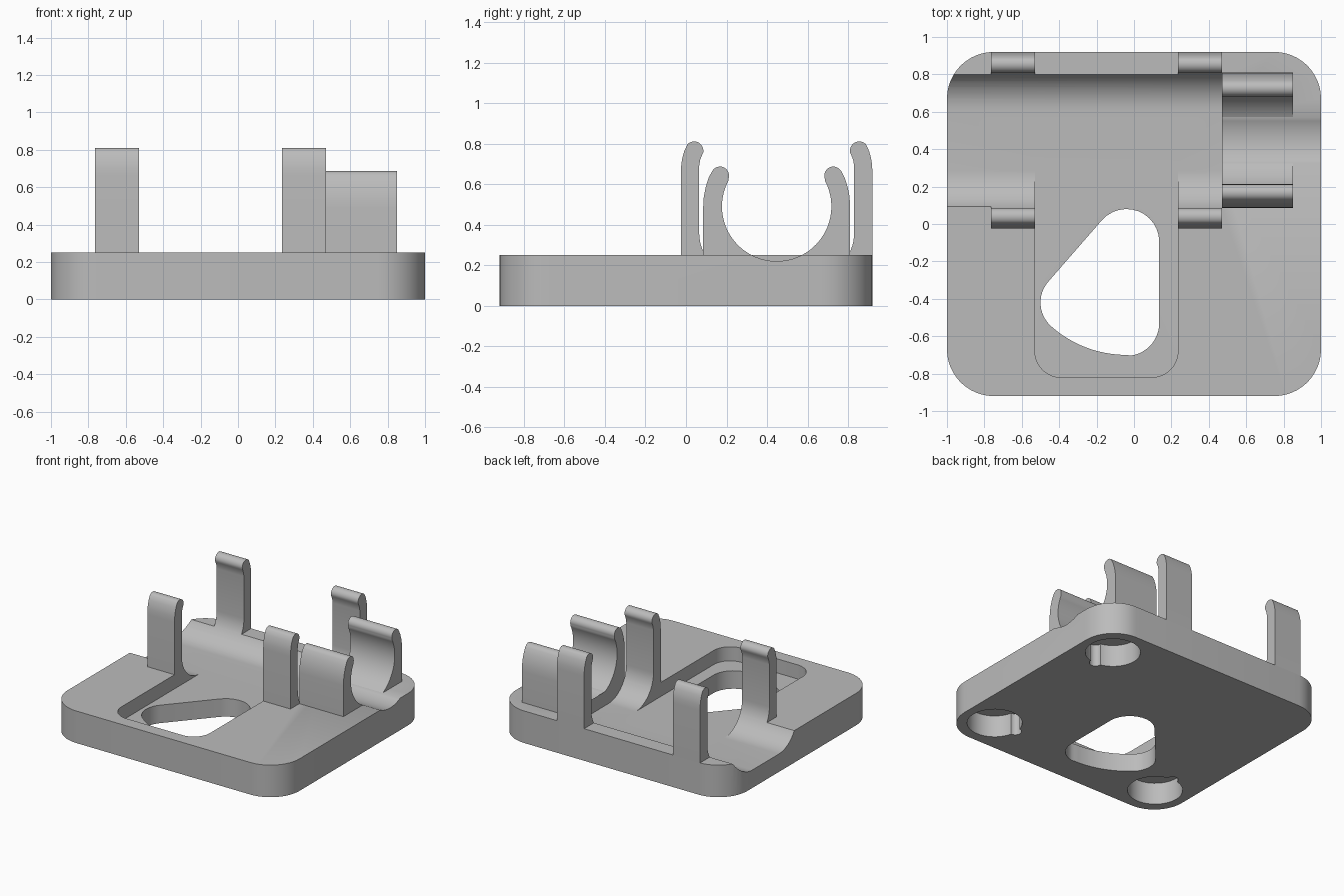
import bpy, bmesh, math
from mathutils import Vector

if "Cube" in bpy.data.objects:
    bpy.data.objects.remove(bpy.data.objects["Cube"])

grey = bpy.data.materials.new("light grey")
grey.diffuse_color = (0.5, 0.5, 0.5, 1)
grey.use_nodes = True
grey.node_tree.nodes["Principled BSDF"].inputs["Base Color"].default_value = grey.diffuse_color

MID = 0.4475      # centre line of the cradles in y
TOP = 0.25        # plate thickness
FLOOR = 0.14      # floor of pocket and trough


def arc(cx, cy, r, a0, a1, n=12):
    return [(cx + r * math.cos(math.radians(a0 + (a1 - a0) * i / n)),
             cy + r * math.sin(math.radians(a0 + (a1 - a0) * i / n))) for i in range(n + 1)]


def mirror(pts):
    return [(2 * MID - y, z) for y, z in reversed(pts)]


def prism(name, pts, lo, hi, axis="z"):
    """Extrude a closed profile along z (points are x,y) or x (points are y,z)."""
    bm = bmesh.new()
    put = (lambda p: Vector((p[0], p[1], lo))) if axis == "z" else (lambda p: Vector((lo, p[0], p[1])))
    face = bm.faces.new([bm.verts.new(put(p)) for p in pts])
    move = Vector((0, 0, hi - lo)) if axis == "z" else Vector((hi - lo, 0, 0))
    ext = bmesh.ops.extrude_face_region(bm, geom=[face])
    bmesh.ops.translate(bm, vec=move, verts=[v for v in ext["geom"] if isinstance(v, bmesh.types.BMVert)])
    bmesh.ops.recalc_face_normals(bm, faces=bm.faces)
    me = bpy.data.meshes.new(name)
    bm.to_mesh(me)
    bm.free()
    me.materials.append(grey)
    ob = bpy.data.objects.new(name, me)
    bpy.context.collection.objects.link(ob)
    return ob


def rounded(x0, x1, y0, y1, r):
    return (arc(x1 - r, y1 - r, r, 0, 90) + arc(x0 + r, y1 - r, r, 90, 180)
            + arc(x0 + r, y0 + r, r, 180, 270) + arc(x1 - r, y0 + r, r, 270, 360))


def cut(ob, cutter):
    cutter.hide_render = True
    mod = ob.modifiers.new("cut", "BOOLEAN")
    mod.operation, mod.solver, mod.object = "DIFFERENCE", "EXACT", cutter
    bpy.context.view_layer.objects.active = ob
    bpy.ops.object.modifier_apply(modifier=mod.name)
    bpy.data.objects.remove(cutter)


# base plate
plate = prism("base_plate", rounded(-1, 1, -0.92, 0.92, 0.25), 0, TOP)

# wide trough with rounded sides, open on the left
side = arc(0.285, FLOOR + 0.22, 0.22, 180, 270, 16)
cut(plate, prism("trough_cutter", side + mirror(side), -1.2, 0.47, "x"))

# pocket running from the trough to the front
cut(plate, prism("pocket_cutter", rounded(-0.53, 0.235, -0.82, 0.5, 0.14), FLOOR, 0.4))

# teardrop opening through the pocket floor
drop = (arc(-0.04, -0.095, 0.175, 0, 138.3) + arc(-0.33, -0.42, 0.17, 138.3, 228.4)
        + arc(-0.04, -0.093, 0.607, 228.4, 270)[1:] + arc(-0.04, -0.53, 0.175, 270, 360)[1:])
cut(plate, prism("opening_cutter", drop, -0.1, 0.3))

# narrow groove below the small cradle
cut(plate, prism("groove_cutter", arc(MID, 0.49, 0.27, 0, 360, 64)[:-1], 0.47, 1.2, "x"))

# blind round sockets underneath, each with a small release notch
for x, y, dx, dy in ((0.74, 0.65, 0, -1), (0.74, -0.65, -1, 0), (-0.74, -0.65, 0, 1)):
    cut(plate, prism("socket_cutter", arc(x, y, 0.195, 0, 360, 48)[:-1], -0.1, 0.17))
    cut(plate, prism("notch_cutter", arc(x + dx * 0.19, y + dy * 0.19, 0.045, 0, 360, 20)[:-1], -0.1, 0.17))

# tall spring clips, two per side of the trough
foot = [p for p in side if p[1] > TOP + 0.005]
clip = (foot[::-1] + [(0.065, 0.69), (0.07, 0.72), (0.08, 0.745)] + arc(0.04, 0.765, 0.046, -10, 135, 10)
        + [(-0.008, 0.765), (-0.018, 0.73), (-0.023, 0.70), (-0.025, 0.66), (-0.025, TOP), (0.095, TOP)])
for x, label in ((-0.765, "left"), (0.235, "right")):
    prism("front_clip_" + label, clip, x, x + 0.235, "x")
    prism("back_clip_" + label, mirror(clip), x, x + 0.235, "x")

# small round cradle: inner circle, rounded lips, straight outer walls
a_end = math.degrees(math.asin((TOP - 0.49) / 0.27))
arm = (arc(MID, 0.49, 0.27, 180 - a_end, 152, 24) + arc(0.168, 0.642, 0.045, -25, 150, 10)
       + [(0.111, 0.63), (0.097, 0.585), (0.088, 0.54), (0.085, 0.49), (0.085, TOP)])
prism("front_cradle_arm", arm, 0.47, 0.85, "x")
prism("back_cradle_arm", mirror(arm), 0.47, 0.85, "x")

# smooth curves, crisp edges
bpy.ops.object.select_all(action="DESELECT")
for ob in bpy.context.scene.objects:
    ob.select_set(True)
bpy.context.view_layer.objects.active = plate
bpy.ops.object.shade_smooth_by_angle(angle=math.radians(30))
